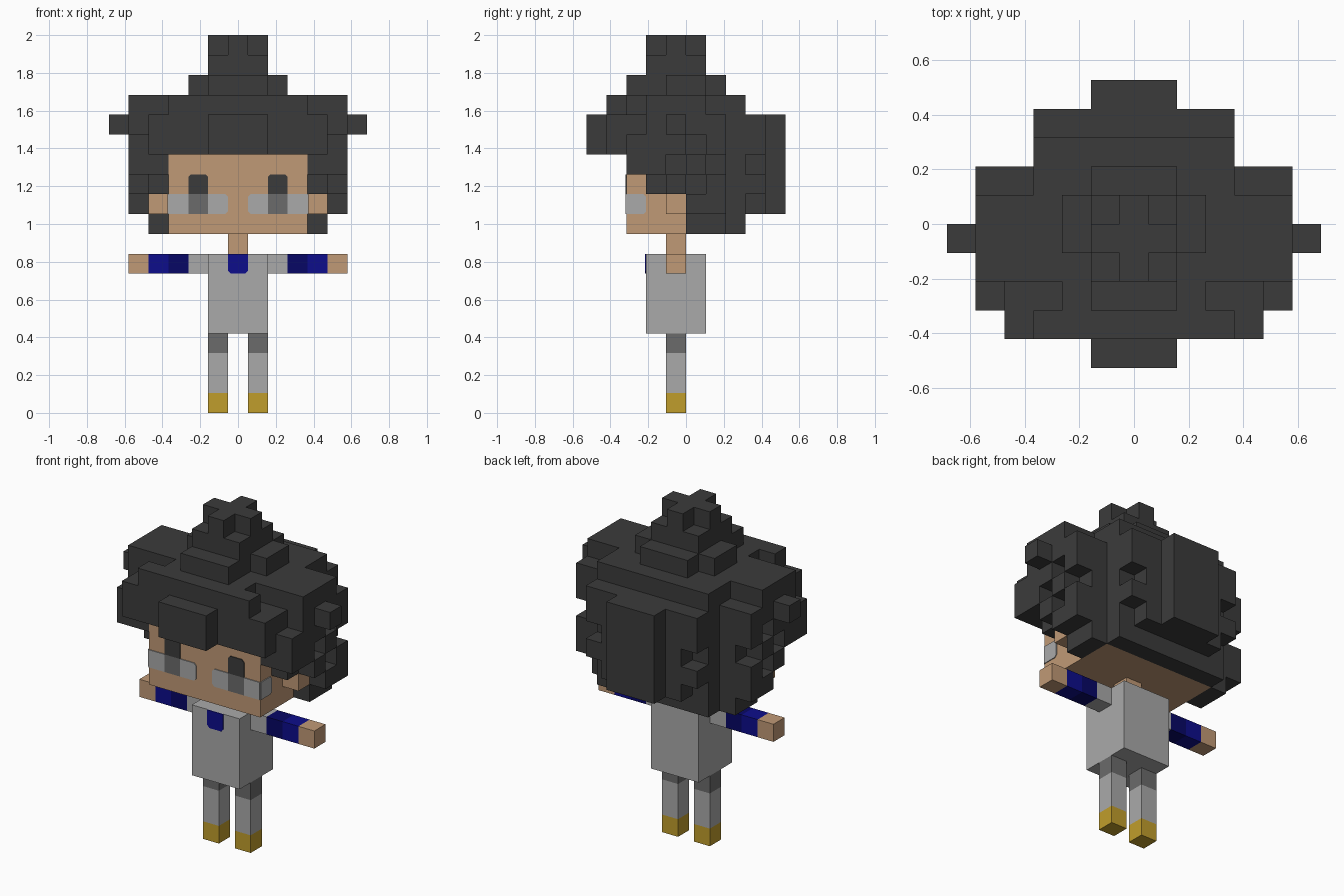
import bpy
import bmesh
from mathutils import Vector

cube = bpy.data.objects.get("Cube")
if cube:
    bpy.data.objects.remove(cube, do_unlink=True)

U = 2 / 19  # edge of one block


def material(name, r, g, b):
    m = bpy.data.materials.new(name)
    m.use_nodes = True
    m.diffuse_color = (r, g, b, 1)
    m.node_tree.nodes["Principled BSDF"].inputs["Base Color"].default_value = (r, g, b, 1)
    return m


HAIR = material("charcoal hair", .044, .044, .044)
SKIN = material("tan skin", .53, .32, .18)
GREY = material("light grey", .4, .4, .4)
DARK = material("dark grey", .147, .147, .147)
BLUE = material("blue", .004, .004, .26)
NAVY = material("navy", .002, .002, .13)
GOLD = material("gold", .53, .34, .025)


def finish(name, bm, mat):
    bmesh.ops.recalc_face_normals(bm, faces=bm.faces)
    mesh = bpy.data.meshes.new(name)
    bm.to_mesh(mesh)
    bm.free()
    mesh.materials.append(mat)
    obj = bpy.data.objects.new(name, mesh)
    bpy.context.collection.objects.link(obj)
    return obj


def box(name, x, y, z, mat):
    """Box from ranges given in blocks."""
    bm = bmesh.new()
    bmesh.ops.create_cube(bm, size=1)
    for v in bm.verts:
        v.co = Vector([(r[0] + r[1]) / 2 + c * (r[1] - r[0])
                       for r, c in zip((x, y, z), v.co)]) * U
    return finish(name, bm, mat)


def plate(name, a, z, mat, cut, place):
    """Thin plate; corners named in cut are clipped, place maps (a, depth, z)."""
    c = .14
    pts = []
    for key, pa, pz, da, dz in (("bl", a[0], z[0], c, c), ("br", a[1], z[0], -c, c),
                                ("tr", a[1], z[1], -c, -c), ("tl", a[0], z[1], c, -c)):
        if key in cut:
            pair = [(pa, pz + dz), (pa + da, pz)]
            pts += pair if key in ("bl", "tr") else pair[::-1]
        else:
            pts.append((pa, pz))
    bm = bmesh.new()
    rings = [[bm.verts.new(Vector(place(p, d, q)) * U) for p, q in pts] for d in (0, .05)]
    for ring in rings:
        bm.faces.new(ring)
    for i in range(len(pts)):
        j = (i + 1) % len(pts)
        bm.faces.new((rings[0][i], rings[0][j], rings[1][j], rings[1][i]))
    return finish(name, bm, mat)


def cells(half, y, z, inner=0):
    """Symmetric set of blocks: inner <= |i| <= half, inclusive y and z ranges."""
    return {(i, j, k) for i in range(-half, half + 1) if abs(i) >= inner
            for j in range(y[0], y[1] + 1) for k in range(z[0], z[1] + 1)}


# Head, neck and ears
head_cells = cells(3, (-3, 1), (9, 12))
box("head", (-3.5, 3.5), (-3, 2), (9, 13), SKIN)
box("neck", (-.5, .5), (-1, 0), (8, 9), SKIN)

# Hair: layers from the topknot down
hair = set()
hair |= cells(0, (-2, 0), (18, 18)) | cells(1, (-1, -1), (18, 18))
hair |= cells(1, (-2, 0), (17, 17))
hair |= cells(1, (-3, 1), (16, 16)) | cells(2, (-1, 0), (16, 16))
hair |= cells(3, (-4, 2), (15, 15)) | cells(5, (-2, 0), (15, 15))
hair -= cells(3, (-3, -3), (15, 15), 3)
# Crown and fringe
hair |= cells(4, (-4, 1), (13, 14)) | cells(3, (2, 3), (13, 14))
hair |= cells(1, (-5, -5), (13, 14))
# Sides
hair |= cells(4, (-3, 1), (12, 12), 4) | cells(4, (-2, 1), (11, 11), 4)
hair |= cells(4, (0, 1), (9, 10), 4)
# Back
hair |= cells(3, (2, 2), (9, 12)) | cells(2, (3, 3), (10, 12))
hair |= cells(3, (3, 3), (11, 11), 3) | cells(1, (4, 4), (10, 14))
# Curls standing out on the sides
hair |= cells(6, (-1, -1), (14, 14), 6) | cells(5, (-2, 1), (14, 14), 5)
hair |= cells(5, (-3, -1), (13, 13), 5) | cells(5, (1, 1), (13, 13), 5)
for j, k in ((-3, 12), (-2, 12), (0, 12), (-1, 11), (1, 11), (0, 10), (1, 10)):
    hair |= cells(5, (j, j), (k, k), 5)
hair -= head_cells

bm = bmesh.new()
corner = {}


def vert(p):
    if p not in corner:
        corner[p] = bm.verts.new(Vector((p[0] - .5, p[1], p[2])) * U)
    return corner[p]


for cell in sorted(hair):
    for axis in range(3):
        for side in (0, 1):
            near = list(cell)
            near[axis] += 2 * side - 1
            if tuple(near) in hair or tuple(near) in head_cells:
                continue
            ring = []
            for s, t in ((0, 0), (1, 0), (1, 1), (0, 1)):
                p = list(cell)
                p[axis] += side
                p[(axis + 1) % 3] += s
                p[(axis + 2) % 3] += t
                ring.append(vert(tuple(p)))
            bm.faces.new(ring if side else ring[::-1])
finish("hair", bm, HAIR)

# Torso and collar
box("torso", (-1.5, 1.5), (-2, 1), (4, 8), GREY)
plate("tie", (-.5, .5), (7, 8), BLUE, ("bl", "br"), lambda a, d, z: (a, -2 - d, z))

# Paired parts
for s, side in ((1, "left"), (-1, "right")):
    def part(name, x, z, mat):
        box(side + "_" + name, sorted((s * x[0], s * x[1])), (-1, 0), z, mat)

    def front(a, d, z):
        return (s * a, -3 - d, z)

    part("ear", (3.5, 4.5), (10, 11), SKIN)
    part("sleeve", (1.5, 2.5), (7, 8), GREY)
    part("forearm", (2.5, 3.5), (7, 8), NAVY)
    part("cuff", (3.5, 4.5), (7, 8), BLUE)
    part("hand", (4.5, 5.5), (7, 8), SKIN)
    part("shoe", (.5, 1.5), (0, 1), GOLD)
    part("sock", (.5, 1.5), (1, 3), GREY)
    part("thigh", (.5, 1.5), (3, 4), DARK)
    # Eye, iris and the pale band that wraps onto the temple
    plate(side + "_eye", (1.5, 2.5), (11, 12), HAIR, ("tl", "tr"), front)
    plate(side + "_iris", (1.5, 2.5), (10, 11), DARK, (), front)
    plate(side + "_eye_inner", (.5, 1.5), (10, 11), GREY, ("bl", "tl"), front)
    plate(side + "_eye_outer", (2.5, 3.5), (10, 11), GREY, (), front)
    plate(side + "_temple", (-3, -2), (10, 11), GREY, ("br", "tr"),
          lambda a, d, z: (s * (3.5 + d), a, z))
